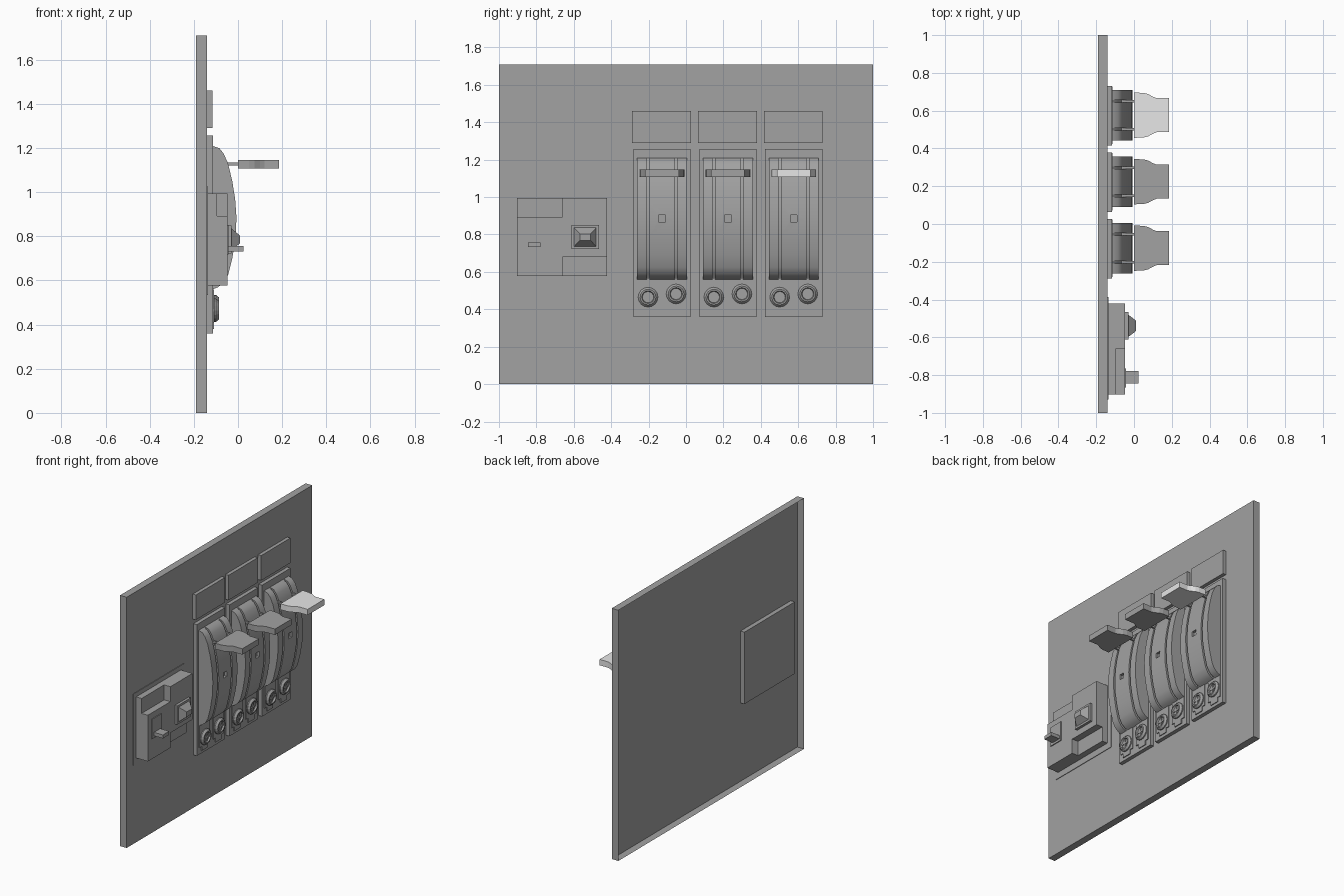
import bpy, bmesh, math
from mathutils import Matrix

cube = bpy.data.objects.get("Cube")
if cube:
    bpy.data.objects.remove(cube, do_unlink=True)


def material(name, value):
    mat = bpy.data.materials.new(name)
    mat.use_nodes = True
    colour = (value, value, value, 1)
    mat.diffuse_color = colour
    mat.node_tree.nodes["Principled BSDF"].inputs["Base Color"].default_value = colour
    return mat


GREY = material("mid grey", 0.36)
LIGHT = material("light grey", 0.88)


def finish(name, bm, mat=GREY, smooth=False):
    bmesh.ops.recalc_face_normals(bm, faces=bm.faces)
    mesh = bpy.data.meshes.new(name)
    bm.to_mesh(mesh)
    bm.free()
    mesh.materials.append(mat)
    obj = bpy.data.objects.new(name, mesh)
    bpy.context.collection.objects.link(obj)
    if smooth:
        bpy.ops.object.select_all(action='DESELECT')
        obj.select_set(True)
        bpy.context.view_layer.objects.active = obj
        bpy.ops.object.shade_smooth_by_angle(angle=math.radians(35))
    return obj


def box(name, x, y, z):
    """Box between the given (low, high) pairs."""
    bm = bmesh.new()
    bmesh.ops.create_cube(bm, size=1)
    for v in bm.verts:
        v.co = [pair[0] if c < 0 else pair[1] for c, pair in zip(v.co, (x, y, z))]
    return finish(name, bm)


def prism(name, points, direction, mat=GREY, smooth=False):
    """Closed outline pushed along a direction."""
    bm = bmesh.new()
    face = bm.faces.new([bm.verts.new(p) for p in points])
    result = bmesh.ops.extrude_face_region(bm, geom=[face])
    verts = [g for g in result["geom"] if isinstance(g, bmesh.types.BMVert)]
    bmesh.ops.translate(bm, verts=verts, vec=direction)
    return finish(name, bm, mat, smooth)


def cut(target, cutter):
    mod = target.modifiers.new("cut", 'BOOLEAN')
    mod.operation = 'DIFFERENCE'
    mod.solver = 'EXACT'
    mod.object = cutter
    cutter.hide_render = True
    bpy.ops.object.select_all(action='DESELECT')
    target.select_set(True)
    bpy.context.view_layer.objects.active = target
    bpy.ops.object.modifier_apply(modifier=mod.name)
    bpy.data.objects.remove(cutter, do_unlink=True)


def screw(name, y, z):
    """Turned screw head facing +x with a sunken centre."""
    bm = bmesh.new()
    n = 16
    rings = []
    for r, x in ((.045, -.115), (.053, -.107), (.053, -.1), (.042, -.087),
                 (.034, -.087), (.03, -.098)):
        rings.append([bm.verts.new((x, y + r * math.cos(i * math.tau / n),
                                    z + r * math.sin(i * math.tau / n))) for i in range(n)])
    for a, b in zip(rings, rings[1:]):
        for i in range(n):
            j = (i + 1) % n
            bm.faces.new((a[i], a[j], b[j], b[i]))
    bm.faces.new(rings[0])
    bm.faces.new(rings[-1])
    finish(name, bm)
    # raised cross in the head
    box(name + "_cross_bar", (-.1, -.093), (y - .028, y + .028), (z - .006, z + .006))
    box(name + "_cross_post", (-.1, -.093), (y - .006, y + .006), (z - .028, z + .028))


# Mounting panel: shallow tray, open at the back
panel = box("mounting_panel", (-.19, -.14), (-1, 1), (0, 1.71))
bm = bmesh.new()
bm.from_mesh(panel.data)
bmesh.ops.delete(bm, geom=[f for f in bm.faces if f.normal.x < -.9], context='FACES_ONLY')
bm.to_mesh(panel.data)
bm.free()

# Curved breaker outline, from top to bottom
ARC = [(-.115, 1.21), (-.085, 1.2), (-.065, 1.175), (-.045, 1.13), (-.026, 1.05),
       (-.013, .97), (-.007, .885), (-.011, .79), (-.026, .7), (-.045, .625),
       (-.065, .59), (-.09, .57), (-.115, .56)]


def curved_strip(name, low, high, sink=0):
    pts = [(max(x - sink, -.115), low, z) for x, z in ARC]
    return prism(name, pts, (0, high - low, 0), smooth=True)


def breaker(label, c, handle_mat):
    box(label + "_name_plate", (-.14, -.116), (c - .16, c + .155), (1.29, 1.46))
    box(label + "_base", (-.14, -.114), (c - .153, c + .153), (.36, 1.256))
    # curved cover: centre, two side strips, sunken grooves between
    centre = curved_strip(label + "_centre_cover", c - .068, c + .068)
    cut(centre, box("window_cutter", (-.025, .05), (c - .018, c + .018), (.867, .903)))
    for side, s in (("right", -1), ("left", 1)):
        a, b = sorted((c + s * .081, c + s * .133))
        curved_strip(f"{label}_{side}_cover", a, b)
        a, b = sorted((c + s * .068, c + s * .081))
        curved_strip(f"{label}_{side}_groove", a, b, .02)
        box(f"{label}_{side}_handle_arm", (-.08, .005), (a, b), (1.121, 1.134))
    # handle narrowing towards the tip
    edge = [(0, .12), (.05, .118), (.075, .112), (.1, .098), (.12, .09), (.185, .09)]
    outline = [(x, c + w, 1.107) for x, w in edge]
    outline += [(x, c - w, 1.107) for x, w in reversed(edge)]
    prism(label + "_handle", outline, (0, 0, .04), handle_mat)
    # terminals
    for side, dy, z in (("right", -.075, .465), ("left", .075, .482)):
        y = c + dy
        box(f"{label}_{side}_terminal", (-.12, -.108), (y - .058, y + .058), (.41, .56))
        box(f"{label}_{side}_terminal_tail", (-.12, -.108), (y - .033, y + .033), (.38, .41))
        screw(f"{label}_{side}_screw", y, z)


for i, label in enumerate(("first_breaker", "second_breaker", "third_breaker")):
    breaker(label, -.128 + .352 * i, LIGHT if i == 2 else GREY)

# Control unit with two stepped corners, set through the panel
box("control_backplate", (-.17, -.136), (-.93, -.387), (.535, 1.025))
unit = box("control_unit", (-.14, -.048), (-.903, -.422), (.578, .995))
cut(unit, box("upper_step_cutter", (-.095, .1), (-1, -.66), (.893, 1.1)))
cut(unit, box("lower_step_cutter", (-.095, .1), (-.66, -.3), (.5, .68)))

# Toggle lever
box("toggle_plate", (-.06, -.042), (-.866, -.765), (.717, .852))
box("toggle_lever", (-.05, .025), (-.845, -.778), (.732, .756))

# Push button: square collar and tapered cap
box("button_collar", (-.06, -.03), (-.612, -.465), (.722, .85))
bm = bmesh.new()
bmesh.ops.create_cube(bm, size=1)
for v in bm.verts:
    tip = v.co.x > 0
    v.co.x = .01 if tip else -.03
    v.co.y *= .056 if tip else .118
    v.co.z *= .034 if tip else .1
bmesh.ops.transform(bm, matrix=Matrix.Translation((0, -.539, .786)), verts=bm.verts)
finish("button_cap", bm)
